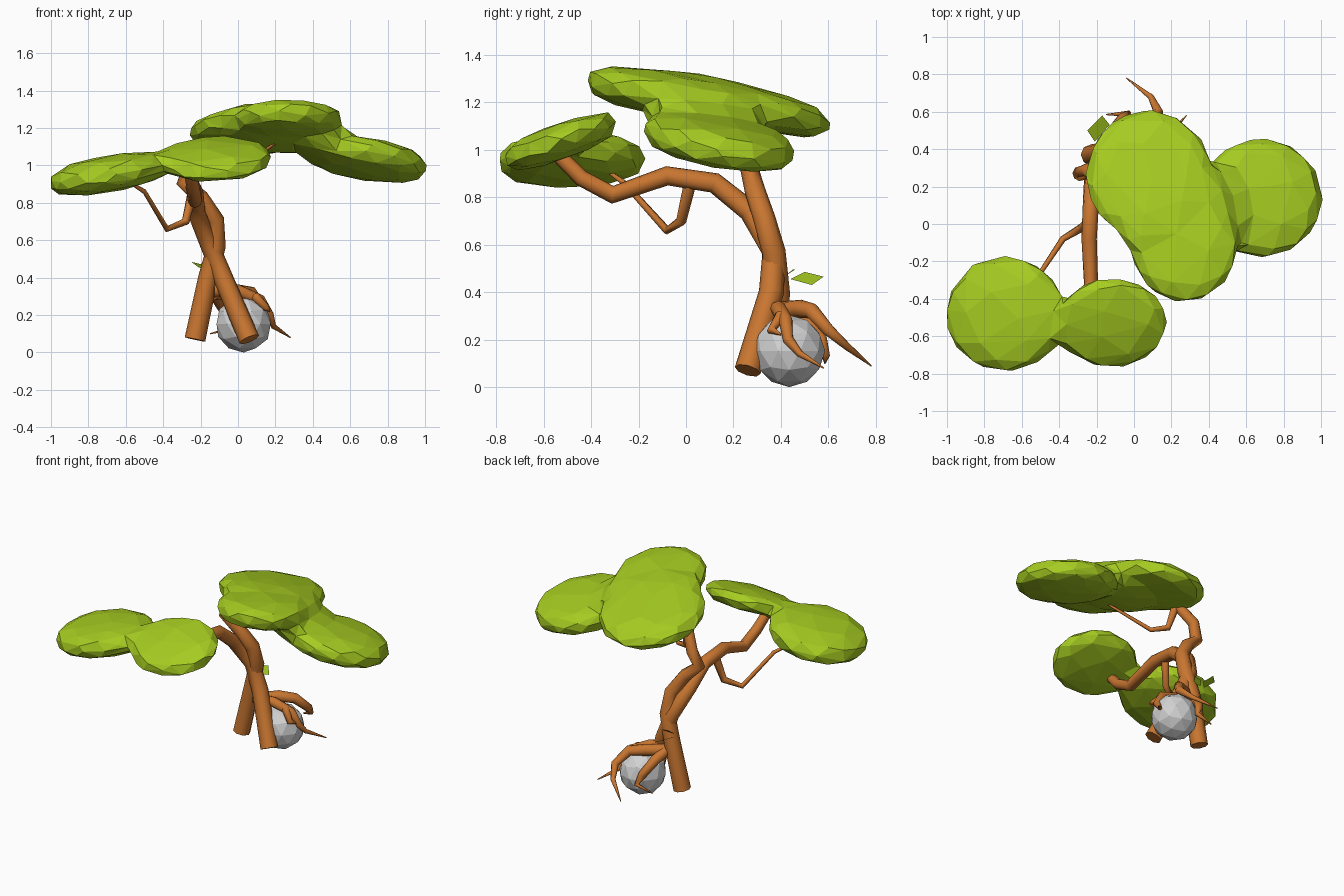
import bpy
import bmesh
from math import copysign
from mathutils import Matrix, Vector

cube = bpy.data.objects.get("Cube")
if cube:
    bpy.data.objects.remove(cube, do_unlink=True)


def material(name, rgb):
    m = bpy.data.materials.new(name)
    m.use_nodes = True
    m.diffuse_color = (*rgb, 1)
    m.node_tree.nodes["Principled BSDF"].inputs["Base Color"].default_value = (*rgb, 1)
    return m


bark = material("orange bark", (0.58, 0.18, 0.03))
leaf = material("leaf green", (0.38, 0.6, 0.015))
stone = material("pale stone", (0.64, 0.64, 0.64))


def add_mesh(name, bm, mat, smooth=False):
    mesh = bpy.data.meshes.new(name)
    for f in bm.faces:
        f.smooth = smooth and len(f.verts) == 4
    bm.to_mesh(mesh)
    bm.free()
    mesh.materials.append(mat)
    obj = bpy.data.objects.new(name, mesh)
    bpy.context.collection.objects.link(obj)
    return obj


def limb(name, path, start, end, sides=8, taper=1):
    """Tapered tube swept along a path."""
    pts = [Vector(p) for p in path]
    bm = bmesh.new()
    rings = []
    last = len(pts) - 1
    side = None
    for i, p in enumerate(pts):
        t = (pts[min(i + 1, last)] - p).normalized() + (p - pts[max(i - 1, 0)]).normalized()
        t.normalize()
        side = t.orthogonal() if side is None else side - t * side.dot(t)
        side.normalize()
        r = start + (end - start) * (i / last) ** taper
        rings.append([bm.verts.new(p + Matrix.Rotation(6.28319 * k / sides, 3, t) @ side * r)
                      for k in range(sides)])
    for a, b in zip(rings, rings[1:]):
        for k in range(sides):
            n = (k + 1) % sides
            bm.faces.new((a[k], a[n], b[n], b[k]))
    bm.faces.new(rings[0][::-1])
    bm.faces.new(rings[-1])
    return add_mesh(name, bm, bark, True)


def lobe(bm, centre, radii, slope_x=0, slope_y=0):
    """Flattened blob with a full rim, sheared so that it tilts."""
    for v in bmesh.ops.create_icosphere(bm, subdivisions=3, radius=1)["verts"]:
        x, y, z = v.co
        z = copysign(abs(z) ** 0.65, z)
        x, y, z = x * radii[0], y * radii[1], z * radii[2]
        v.co = Vector(centre) + Vector((x, y, z + x * slope_x + y * slope_y))


def canopy(name, lobes):
    """Blobs fused into one low-poly mass."""
    bm = bmesh.new()
    for spec in lobes:
        lobe(bm, *spec)
    obj = add_mesh(name, bm, leaf)
    fuse = obj.modifiers.new("fuse", "REMESH")
    fuse.mode = "VOXEL"
    fuse.voxel_size = 0.025
    soften = obj.modifiers.new("soften", "SMOOTH")
    soften.iterations = 4
    facet = obj.modifiers.new("facet", "DECIMATE")
    facet.ratio = 0.035
    return obj


# Stone gripped by the roots
bm = bmesh.new()
bmesh.ops.create_icosphere(bm, subdivisions=2, radius=0.152,
                           matrix=Matrix.Translation((0.03, 0.435, 0.152)))
add_mesh("stone", bm, stone)

# Two crossing trunks
limb("front_trunk", [(0.06, 0.26, 0.07), (-0.08, 0.36, 0.4), (-0.15, 0.37, 0.57),
                     (-0.22, 0.27, 0.74), (-0.23, 0.12, 0.86), (-0.24, -0.08, 0.89),
                     (-0.23, -0.31, 0.81), (-0.24, -0.44, 0.88), (-0.26, -0.54, 0.98)],
     0.056, 0.032)
limb("back_trunk", [(-0.23, 0.37, 0.07), (-0.16, 0.385, 0.4), (-0.115, 0.37, 0.57),
                    (-0.12, 0.33, 0.71), (-0.2, 0.29, 0.83), (-0.29, 0.27, 0.91),
                    (-0.25, 0.29, 1.01), (-0.15, 0.21, 1.17)], 0.056, 0.034)

# Thin side branches
limb("low_branch", [(-0.24, 0.02, 0.87), (-0.28, -0.02, 0.7), (-0.38, -0.08, 0.66),
                    (-0.5, -0.26, 0.86), (-0.58, -0.33, 0.91)], 0.028, 0.008, 6)
limb("high_branch", [(-0.16, 0.22, 1.13), (-0.13, 0.18, 0.98), (-0.03, 0.13, 0.95),
                     (0.2, -0.02, 1.12)], 0.028, 0.008, 6)

# Roots curling over the stone
roots = {
    "rear_root": (0.04, [(-0.13, 0.38, 0.32), (-0.02, 0.48, 0.33), (0.07, 0.53, 0.32),
                         (0.13, 0.6, 0.24), (0.09, 0.68, 0.17), (-0.04, 0.78, 0.09)]),
    "left_root": (0.035, [(-0.13, 0.37, 0.33), (0.0, 0.39, 0.33), (0.12, 0.42, 0.28),
                          (0.17, 0.43, 0.2), (0.19, 0.48, 0.14), (0.28, 0.58, 0.08)]),
    "right_root": (0.035, [(-0.13, 0.38, 0.33), (-0.11, 0.5, 0.29), (-0.06, 0.57, 0.2),
                           (-0.03, 0.59, 0.13), (-0.15, 0.585, 0.1)]),
    "short_root": (0.026, [(0.09, 0.4, 0.3), (0.15, 0.36, 0.24), (0.17, 0.4, 0.22)]),
}
for name, (radius, path) in roots.items():
    limb(name, path, radius, 0.003, 8, 2)

# Upper canopy
canopy("upper_canopy", [
    ((0.08, 0.26, 1.18), (0.34, 0.35, 0.09), 0.02, -0.22),
    ((0.27, -0.1, 1.24), (0.29, 0.32, 0.095), 0, -0.15),
    ((0.2, 0.09, 1.2), (0.32, 0.32, 0.115), -0.05, -0.18),
    ((0.68, 0.14, 1.035), (0.33, 0.32, 0.1), -0.14, -0.16),
    ((0.46, 0.08, 1.12), (0.22, 0.25, 0.11), -0.3, -0.16),
])

# Lower canopy
canopy("lower_canopy", [
    ((-0.69, -0.48, 0.955), (0.32, 0.31, 0.1), 0.16, 0.02),
    ((-0.12, -0.53, 1.035), (0.3, 0.24, 0.08), 0.03, 0.33),
    ((-0.4, -0.53, 1.015), (0.2, 0.12, 0.065), 0.12, 0.12),
])

# Two loose leaves behind the trunk
bm = bmesh.new()
for quad in (((-0.25, 0.5, 0.485), (-0.21, 0.44, 0.455), (-0.13, 0.53, 0.43), (-0.17, 0.58, 0.465)),
             ((-0.2, 0.42, 0.47), (-0.14, 0.42, 0.475), (-0.12, 0.46, 0.495), (-0.18, 0.45, 0.495))):
    face = bm.faces.new([bm.verts.new(p) for p in quad])
    bmesh.ops.solidify(bm, geom=[face], thickness=0.008)
add_mesh("loose_leaves", bm, leaf)
